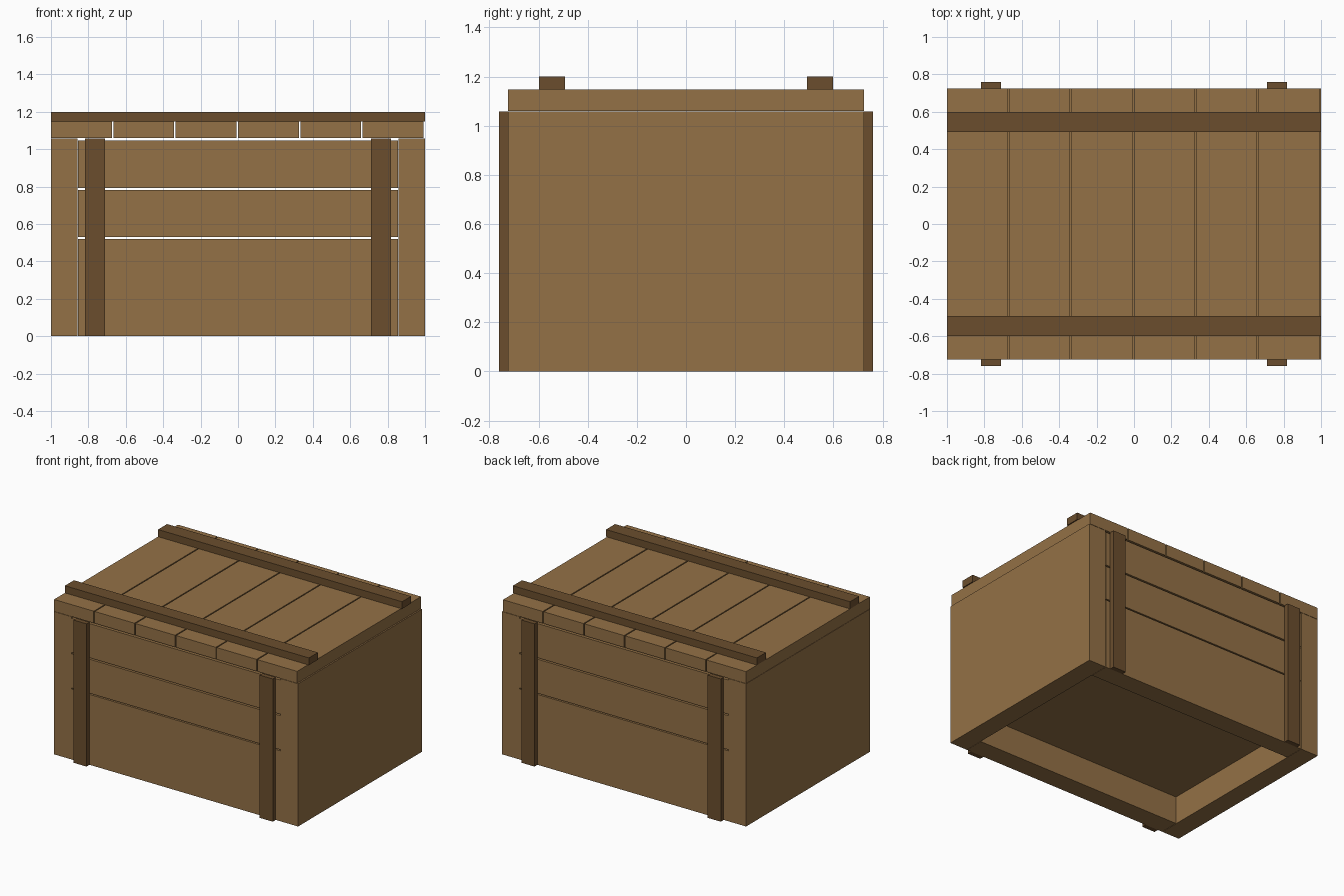
import bpy

if "Cube" in bpy.data.objects:
    bpy.data.objects.remove(bpy.data.objects["Cube"])


def material(name, rgb):
    m = bpy.data.materials.new(name)
    m.diffuse_color = (*rgb, 1)
    m.use_nodes = True
    m.node_tree.nodes["Principled BSDF"].inputs["Base Color"].default_value = m.diffuse_color
    return m


LIGHT = material("light_wood", (0.296, 0.165, 0.061))
DARK = material("dark_wood", (0.147, 0.076, 0.027))


def box(name, mat, x, y, z):
    """Box from (min, max) ranges on each axis."""
    bpy.ops.mesh.primitive_cube_add(size=1, location=[sum(r) / 2 for r in (x, y, z)])
    ob = bpy.context.object
    ob.name = name
    ob.scale = [r[1] - r[0] for r in (x, y, z)]
    bpy.ops.object.transform_apply(location=False, rotation=False, scale=True)
    ob.data.materials.append(mat)
    return ob


W, D, T = 1.0, 0.725, 0.145      # half width, half depth, wall thickness
WALL_TOP, LID_TOP = 1.057, 1.147


def span(side, a, b):
    return tuple(sorted((side * a, side * b)))


for s in (-1, 1):
    # Solid end walls
    box("end_wall", LIGHT, span(s, W - T + 0.002, W), (-D, D), (0, WALL_TOP))
    # Long-side planks with narrow gaps between them
    for z in ((0, 0.521), (0.53, 0.782), (0.793, 1.046)):
        box("side_plank", LIGHT, (-W + T, W - T), span(s, D - T, D), z)
    # Upright battens on the long sides
    for sx in (-1, 1):
        box("upright_batten", DARK, span(sx, 0.71, 0.817), span(s, D, 0.76), (0, WALL_TOP))
    # Battens across the lid
    box("lid_batten", DARK, (-W, W), span(s, 0.492, 0.598), (LID_TOP, 1.2))

# Raised floor
box("floor", LIGHT, (-W + T, W - T), (-D + T, D - T), (0.205, 0.365))

# Lid planks
pitch = 2 * W / 6
for i in range(6):
    x0 = -W + i * pitch
    box("lid_plank", LIGHT, (x0, x0 + pitch - 0.008), (-D, D), (WALL_TOP + 0.002, LID_TOP))
